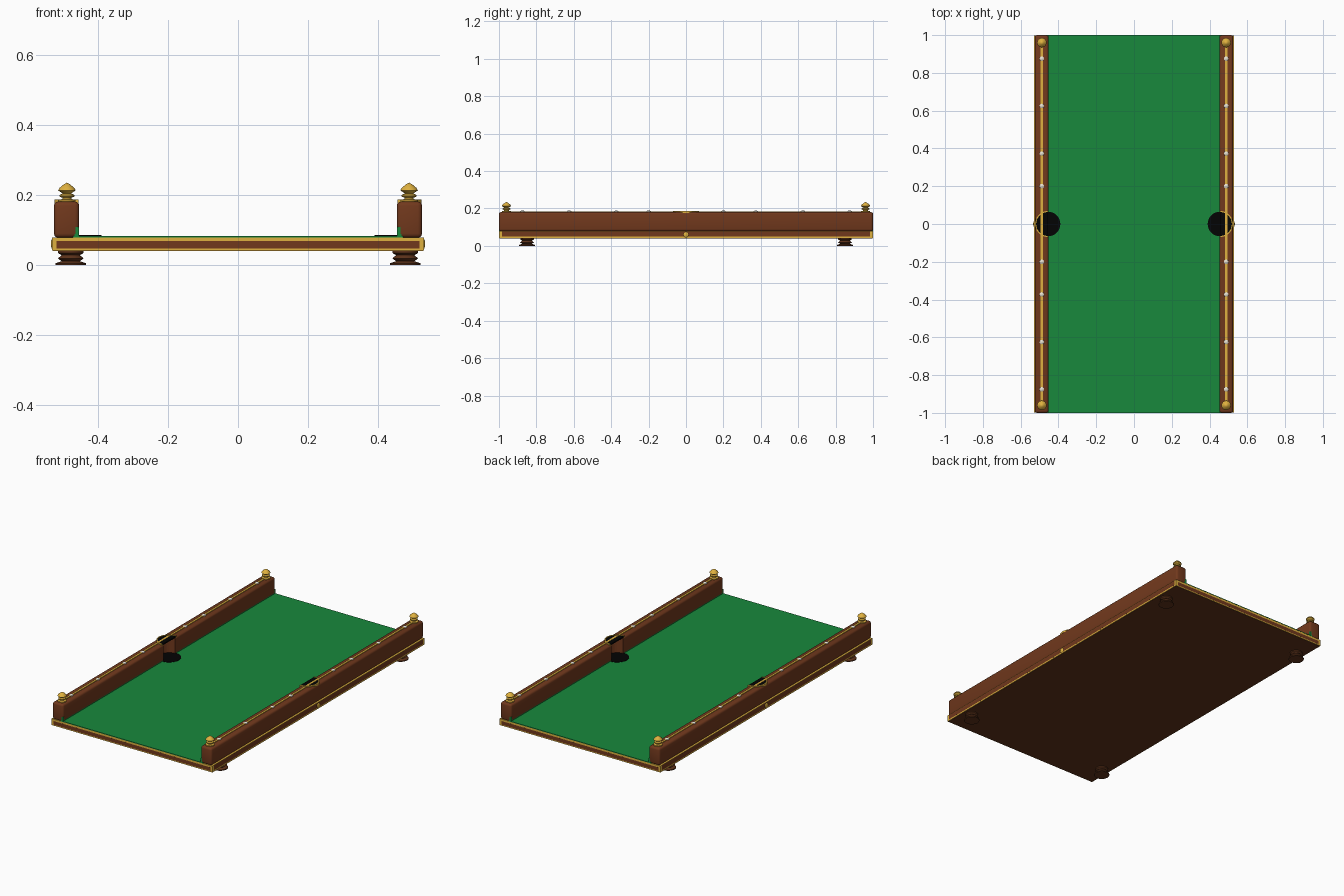
import bpy, bmesh, math

cube = bpy.data.objects.get("Cube")
if cube:
    bpy.data.objects.remove(cube, do_unlink=True)


def material(name, rgb):
    m = bpy.data.materials.new(name)
    m.use_nodes = True
    m.diffuse_color = (*rgb, 1)
    m.node_tree.nodes["Principled BSDF"].inputs["Base Color"].default_value = (*rgb, 1)
    return m


WOOD = material("polished wood", (0.165, 0.04, 0.012))
DARK = material("dark wood", (0.115, 0.034, 0.011))
GOLD = material("gold", (0.74, 0.44, 0.05))
FELT = material("green felt", (0.009, 0.25, 0.046))
BLACK = material("black pocket", (0.001, 0.001, 0.001))
IVORY = material("ivory", (0.87, 0.82, 0.7))


def finish(name, bm, mat, smooth=False):
    bmesh.ops.recalc_face_normals(bm, faces=bm.faces)
    me = bpy.data.meshes.new(name)
    bm.to_mesh(me)
    bm.free()
    me.materials.append(mat)
    ob = bpy.data.objects.new(name, me)
    bpy.context.collection.objects.link(ob)
    if smooth:
        bpy.ops.object.select_all(action='DESELECT')
        ob.select_set(True)
        bpy.context.view_layer.objects.active = ob
        bpy.ops.object.shade_smooth_by_angle(angle=math.radians(35))
    return ob


def box(name, x, y, z, mat, bevel=0):
    """Box from (low, high) ranges on each axis."""
    bm = bmesh.new()
    bmesh.ops.create_cube(bm, size=1)
    for v in bm.verts:
        v.co = [r[0] if c < 0 else r[1] for c, r in zip(v.co, (x, y, z))]
    if bevel:
        bmesh.ops.bevel(bm, geom=bm.edges[:], offset=bevel, segments=3,
                        profile=0.5, affect='EDGES')
    return finish(name, bm, mat, bool(bevel))


def lathe(name, profile, at, mat, steps=16, smooth=False):
    """Spin (radius, height) points about a vertical axis."""
    bm = bmesh.new()
    verts = [bm.verts.new((r, 0, z)) for r, z in profile]
    edges = [bm.edges.new(p) for p in zip(verts, verts[1:])]
    bmesh.ops.spin(bm, geom=verts + edges, axis=(0, 0, 1), cent=(0, 0, 0),
                   angle=math.tau, steps=steps)
    bmesh.ops.remove_doubles(bm, verts=bm.verts, dist=1e-5)
    bmesh.ops.translate(bm, verts=bm.verts, vec=at)
    return finish(name, bm, mat, smooth)


def half_ring(name, side, inner, outer, z, mat, steps=20):
    """Half ring bulging outward from the pocket centre."""
    bm = bmesh.new()
    corners = [(inner, z[0]), (outer, z[0]), (outer, z[1]), (inner, z[1])]
    rows = []
    for i in range(steps + 1):
        a = -math.pi / 2 + math.pi * i / steps
        rows.append([bm.verts.new((side * (POCKET_X + r * math.cos(a)), r * math.sin(a), h))
                     for r, h in corners])
    for a, b in zip(rows, rows[1:]):
        for k in range(4):
            bm.faces.new((a[k], a[k - 1], b[k - 1], b[k]))
    bm.faces.new(rows[0])
    bm.faces.new(rows[-1])
    return finish(name, bm, mat)


POCKET_X = 0.455
RAIL_X = 0.488
PROUD = 0.0001

# Gold skirt, dark underside and playing surface
box("gold_skirt", (-0.53, 0.53), (-0.999, 0.999), (0.041, 0.0792), GOLD)
box("underside", (-0.527, 0.527), (-0.996, 0.996), (0.04, 0.045), DARK)
box("felt", (-0.47, 0.47), (-1, 1), (0.079, 0.083), FELT)

# Wood panel laid into the skirt on each end
for s, end in ((-1, "front"), (1, "back")):
    box(end + "_panel", (-0.517, 0.517), sorted((s * 0.99, s * (0.999 + PROUD))),
        (0.047, 0.068), WOOD)

FINIAL = [(0, 0.178), (0.025, 0.178), (0.025, 0.186), (0.013, 0.188), (0.013, 0.192),
          (0.021, 0.195), (0.021, 0.200), (0.012, 0.204), (0.025, 0.213),
          (0.021, 0.220), (0.009, 0.230), (0, 0.235)]
FOOT = [(0, 0), (0.043, 0), (0.043, 0.005), (0.026, 0.011), (0.037, 0.019),
        (0.026, 0.028), (0.036, 0.034), (0.036, 0.042), (0, 0.042)]
STUD = [(0, 0.178), (0.013, 0.178), (0.012, 0.185), (0.006, 0.189), (0, 0.189)]

for s, side in ((1, "left"), (-1, "right")):
    def span(a, b):
        return sorted((s * a, s * b))

    # Side panel with a gold boss at the middle
    box(side + "_side_panel", span(0.52, 0.53 + PROUD), (-0.985, 0.985), (0.049, 0.077), WOOD)
    bm = bmesh.new()
    bmesh.ops.create_uvsphere(bm, u_segments=16, v_segments=10, radius=0.015)
    for v in bm.verts:
        v.co.x = v.co.x * 0.4 + s * 0.528
        v.co.z += 0.06
    finish(side + "_boss", bm, GOLD, True)

    # Rail with a round pocket notch cut from its inner face
    rail = box(side + "_rail", span(0.453, 0.525), (-1, 1), (0.078, 0.181), WOOD, 0.012)
    cutter = lathe("notch_cutter", [(0, 0.06), (0.056, 0.06), (0.056, 0.2), (0, 0.2)],
                   (s * POCKET_X, 0, 0), WOOD, 32)
    cutter.hide_render = True
    mod = rail.modifiers.new("notch", 'BOOLEAN')
    mod.operation, mod.object, mod.solver = 'DIFFERENCE', cutter, 'EXACT'
    bpy.ops.object.select_all(action='DESELECT')
    bpy.context.view_layer.objects.active = rail
    rail.select_set(True)
    bpy.ops.object.modifier_apply(modifier=mod.name)
    bpy.data.objects.remove(cutter, do_unlink=True)

    # Pocket: hole on the felt, cap on the rail and its gold rim
    lathe(side + "_pocket_hole", [(0, 0.08), (0.065, 0.08), (0.065, 0.085), (0, 0.085)],
          (s * POCKET_X, 0, 0), BLACK, 32)
    half_ring(side + "_pocket_cap", s, 0.001, 0.064, (0.177, 0.184), BLACK)
    half_ring(side + "_pocket_rim", s, 0.063, 0.069, (0.176, 0.187), GOLD)

    # Gold inlay and ivory studs along the top
    box(side + "_inlay", span(RAIL_X - 0.006, RAIL_X + 0.006), (-0.95, 0.95),
        (0.178, 0.185), GOLD)
    for d in (0.2, 0.373, 0.625, 0.875):
        for t in (-1, 1):
            lathe(side + "_stud", STUD, (s * RAIL_X, t * d, 0), IVORY, 12, True)

    for t in (-1, 1):
        # Cushion set into the rail, showing at its rounded end
        box(side + "_cushion", span(0.4535, 0.467), sorted((t * 0.065, t * 0.9995)),
            (0.082, 0.108), FELT)
        lathe(side + "_finial", FINIAL, (s * RAIL_X, t * 0.96, 0), GOLD, 16, True)
        lathe(side + "_foot", FOOT, (s * 0.477, t * 0.85, 0), DARK, 16, True)
